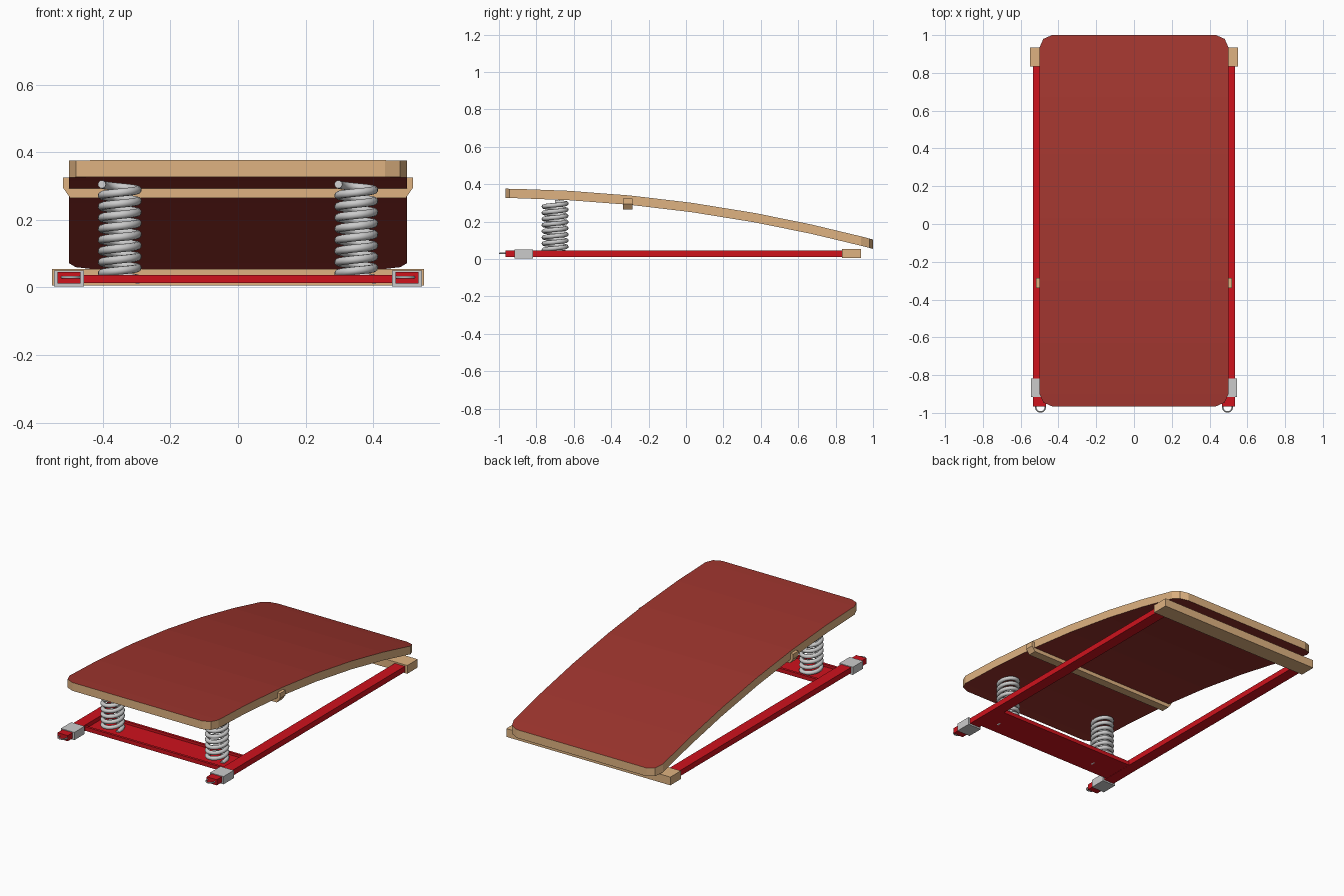
import bpy, bmesh, math

if "Cube" in bpy.data.objects:
    bpy.data.objects.remove(bpy.data.objects["Cube"])


def material(name, rgb):
    m = bpy.data.materials.new(name)
    m.diffuse_color = (*rgb, 1)
    m.use_nodes = True
    m.node_tree.nodes["Principled BSDF"].inputs["Base Color"].default_value = m.diffuse_color
    return m


WOOD = material("wood", (0.74, 0.45, 0.22))
RED = material("red_paint", (0.62, 0.006, 0.012))
CARPET = material("carpet", (0.34, 0.035, 0.027))


def finish(name, bm, mats=()):
    bmesh.ops.recalc_face_normals(bm, faces=bm.faces)
    me = bpy.data.meshes.new(name)
    bm.to_mesh(me)
    bm.free()
    for m in mats:
        me.materials.append(m)
    ob = bpy.data.objects.new(name, me)
    bpy.context.collection.objects.link(ob)
    return ob


def prism(name, profile, y0, y1, mats=()):
    """Extrude an x-z profile along y."""
    bm = bmesh.new()
    f = bm.faces.new([bm.verts.new((x, y0, z)) for x, z in profile])
    r = bmesh.ops.extrude_face_region(bm, geom=[f])
    vs = [v for v in r["geom"] if isinstance(v, bmesh.types.BMVert)]
    bmesh.ops.translate(bm, verts=vs, vec=(0, y1 - y0, 0))
    return finish(name, bm, mats)


def box(name, x0, x1, y0, y1, z0, z1, mats=()):
    return prism(name, [(x0, z0), (x1, z0), (x1, z1), (x0, z1)], y0, y1, mats)


def tube(name, points, radius, cyclic=False, sides=3):
    cu = bpy.data.curves.new(name, "CURVE")
    cu.dimensions = "3D"
    cu.bevel_depth = radius
    cu.bevel_resolution = sides
    cu.use_fill_caps = True
    sp = cu.splines.new("POLY")
    sp.points.add(len(points) - 1)
    for p, co in zip(sp.points, points):
        p.co = (*co, 1)
    sp.use_cyclic_u = cyclic
    ob = bpy.data.objects.new(name, cu)
    bpy.context.collection.objects.link(ob)
    bpy.ops.object.select_all(action="DESELECT")
    ob.select_set(True)
    bpy.context.view_layer.objects.active = ob
    bpy.ops.object.convert(target="MESH")
    bpy.ops.object.shade_smooth_by_angle(angle=math.radians(50))


# Curved board: carpet on top and bottom, wooden edge
def board_top(y):
    return 0.305 - 0.136 * y - 0.0645 * y * y


stations = [(-0.965, 0.435), (-0.945, 0.48), (-0.9, 0.5), (-0.63, 0.5), (-0.3, 0.5),
            (0.03, 0.5), (0.37, 0.5), (0.67, 0.5), (0.935, 0.5), (0.98, 0.48), (1.0, 0.435)]
bm = bmesh.new()
rings = []
for y, w in stations:
    z = board_top(y)
    rings.append([bm.verts.new(c) for c in
                  ((-w, y, z), (w, y, z), (w, y, z - 0.05), (-w, y, z - 0.05))])
for a, b in zip(rings, rings[1:]):
    for i in range(4):
        j = (i + 1) % 4
        bm.faces.new((a[i], a[j], b[j], b[i])).material_index = 1 if i % 2 == 0 else 0
bm.faces.new(rings[0])
bm.faces.new(rings[-1])
finish("board", bm, (WOOD, CARPET))

# Wooden cross bar under the board, with chamfered lower ends
prism("board_cross_bar", [(-0.518, 0.325), (-0.518, 0.295), (-0.497, 0.265),
                          (0.497, 0.265), (0.518, 0.295), (0.518, 0.325)],
      -0.338, -0.286, (WOOD,))

# Wooden rear foot bar
box("rear_foot_bar", -0.55, 0.55, 0.835, 0.935, 0.005, 0.055, (WOOD,))

# Red channel carrying the springs
prof = [(-0.80, 0.013), (-0.60, 0.013), (-0.60, 0.037), (-0.615, 0.037),
        (-0.615, 0.022), (-0.785, 0.022), (-0.785, 0.037), (-0.80, 0.037)]
channel = prism("spring_channel", prof, -0.47, 0.47, (RED,))
for v in channel.data.vertices:
    v.co = (-v.co.y, v.co.x, v.co.z)

for side, s in (("left", -1), ("right", 1)):
    # Side rail, rubber sleeve and end ring
    c = s * 0.5
    box(side + "_rail", c - 0.034, c + 0.034, -0.965, 0.84, 0.012, 0.046, (RED,))
    box(side + "_sleeve", c - 0.045, c + 0.045, -0.917, -0.818, 0.003, 0.05)
    tube(side + "_end_ring",
         [(s * 0.495 + 0.025 * math.cos(t * math.pi / 12),
           -0.97 + 0.025 * math.sin(t * math.pi / 12), 0.03) for t in range(24)],
         0.004, True)

    # Coil spring
    n, turns = 24, 8.5
    total = int(n * turns)
    pts = []
    for i in range(total + 1):
        a = 2 * math.pi * i / n
        pts.append((s * 0.35 + 0.053 * math.cos(a), -0.70 + 0.06 * math.sin(a),
                    0.025 + 0.28 * i / total))
    # tail poking down through the channel
    x, y, z = pts[0]
    pts.insert(0, (x, y - 0.03, z - 0.003))
    tube(side + "_spring", pts, 0.012)
